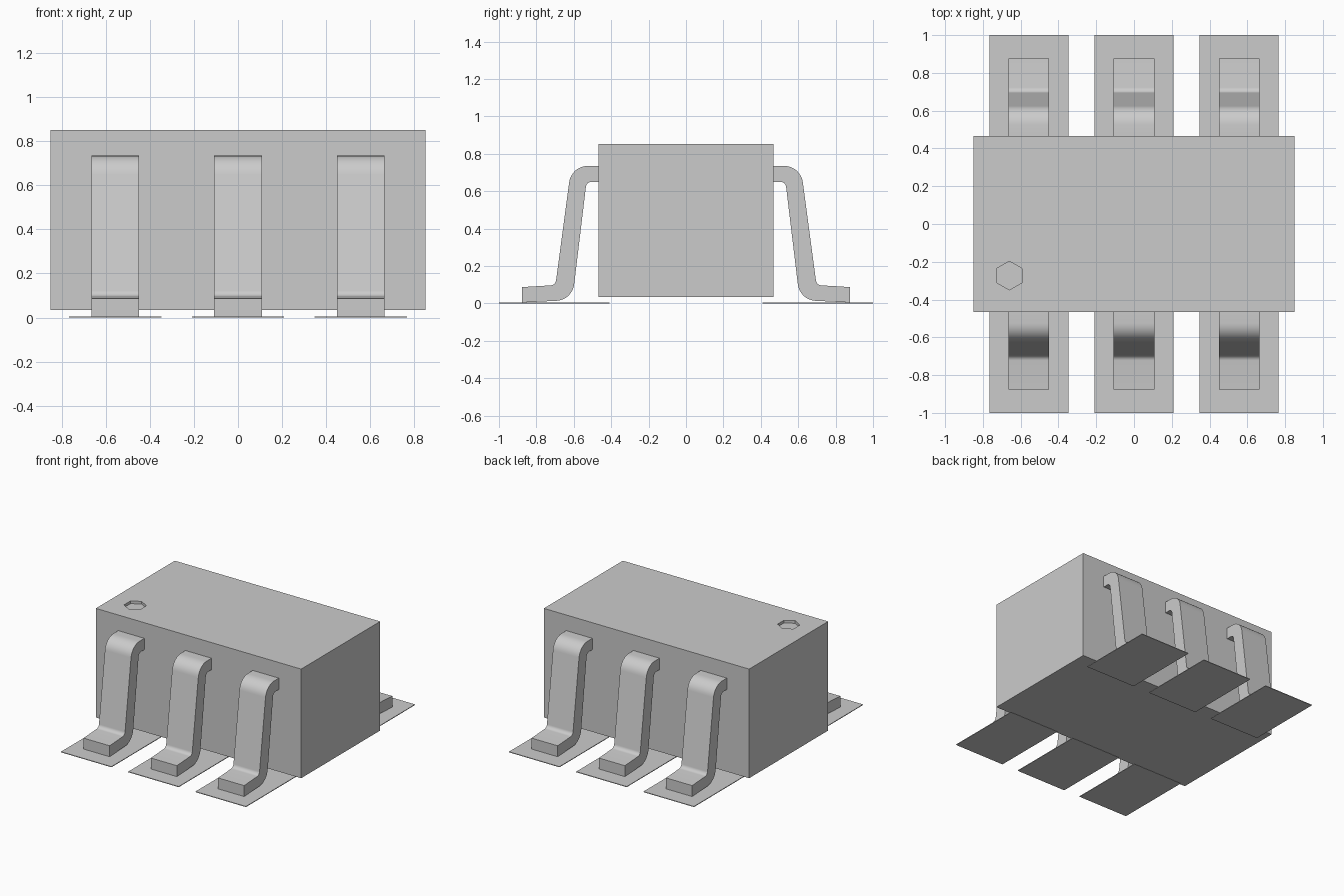
import bpy, bmesh, math
from mathutils import Vector

default = bpy.data.objects.get("Cube")
if default:
    bpy.data.objects.remove(default, do_unlink=True)

# One plain grey for every part
grey = bpy.data.materials.new("plain_grey")
grey.use_nodes = True
grey.diffuse_color = (0.6, 0.6, 0.6, 1)
grey.node_tree.nodes["Principled BSDF"].inputs["Base Color"].default_value = (0.6, 0.6, 0.6, 1)


def finish(name, bm):
    bmesh.ops.recalc_face_normals(bm, faces=bm.faces)
    mesh = bpy.data.meshes.new(name)
    bm.to_mesh(mesh)
    bm.free()
    mesh.materials.append(grey)
    obj = bpy.data.objects.new(name, mesh)
    bpy.context.collection.objects.link(obj)
    return obj


def box(name, low, high):
    bm = bmesh.new()
    bmesh.ops.create_cube(bm, size=1)
    for v in bm.verts:
        v.co = [l + (c + 0.5) * (h - l) for c, l, h in zip(v.co, low, high)]
    return finish(name, bm)


def fillet(corners, steps=8):
    """Round each (y, z, radius) corner of a closed outline."""
    points = []
    for i, (y, z, radius) in enumerate(corners):
        p = Vector((y, z))
        if not radius:
            points.append(p)
            continue
        a = (Vector(corners[i - 1][:2]) - p).normalized()
        b = (Vector(corners[(i + 1) % len(corners)][:2]) - p).normalized()
        half = a.angle(b) / 2
        centre = p + (a + b).normalized() * radius / math.sin(half)
        start = p + a * radius / math.tan(half) - centre
        end = p + b * radius / math.tan(half) - centre
        sweep = start.angle(end)
        for k in range(steps + 1):
            t = k / steps
            points.append(centre + (start * math.sin((1 - t) * sweep)
                                    + end * math.sin(t * sweep)) / math.sin(sweep))
    return points


def select_only(obj):
    bpy.ops.object.select_all(action='DESELECT')
    obj.select_set(True)
    bpy.context.view_layer.objects.active = obj


# Body block with a shallow hexagonal marker pocket in the top
body = box("body", (-0.85, -0.467, 0.035), (0.85, 0.467, 0.852))
bpy.ops.mesh.primitive_cylinder_add(vertices=6, radius=0.076, depth=0.04,
                                    location=(-0.66, -0.273, 0.852))
cutter = bpy.context.object
cutter.name = "marker_cutter"
cutter.hide_render = True
cutter.data.materials.append(grey)
cut = body.modifiers.new("marker_pocket", 'BOOLEAN')
cut.operation = 'DIFFERENCE'
cut.solver = 'EXACT'
cut.object = cutter
select_only(body)
bpy.ops.object.modifier_apply(modifier=cut.name)
bpy.data.objects.remove(cutter, do_unlink=True)

# Bent leg outline in the side plane: y, z, bend radius
leg_outline = fillet([
    (0.46, 0.735, 0), (0.613, 0.735, 0.1), (0.698, 0.098, 0.03),
    (0.877, 0.087, 0), (0.877, 0.005, 0), (0.608, 0.018, 0.1),
    (0.532, 0.65, 0.03), (0.46, 0.65, 0)])


def leg(name, x, side, half_width=0.108):
    bm = bmesh.new()
    face = bm.faces.new([bm.verts.new((x - half_width, side * p.x, p.y)) for p in leg_outline])
    extruded = bmesh.ops.extrude_face_region(bm, geom=[face])["geom"]
    bmesh.ops.translate(bm, vec=(2 * half_width, 0, 0),
                        verts=[v for v in extruded if isinstance(v, bmesh.types.BMVert)])
    obj = finish(name, bm)
    select_only(obj)
    bpy.ops.object.shade_smooth_by_angle(angle=math.radians(30))


# Three legs and thin landing pads on each long side
for end, side in (("front", -1), ("back", 1)):
    for place, x in (("right", -0.557), ("middle", 0), ("left", 0.557)):
        leg(f"{end}_{place}_leg", x, side)
        near, far = sorted((side * 0.41, side * 1.0))
        box(f"{end}_{place}_pad", (x - 0.209, near, 0), (x + 0.209, far, 0.005))
